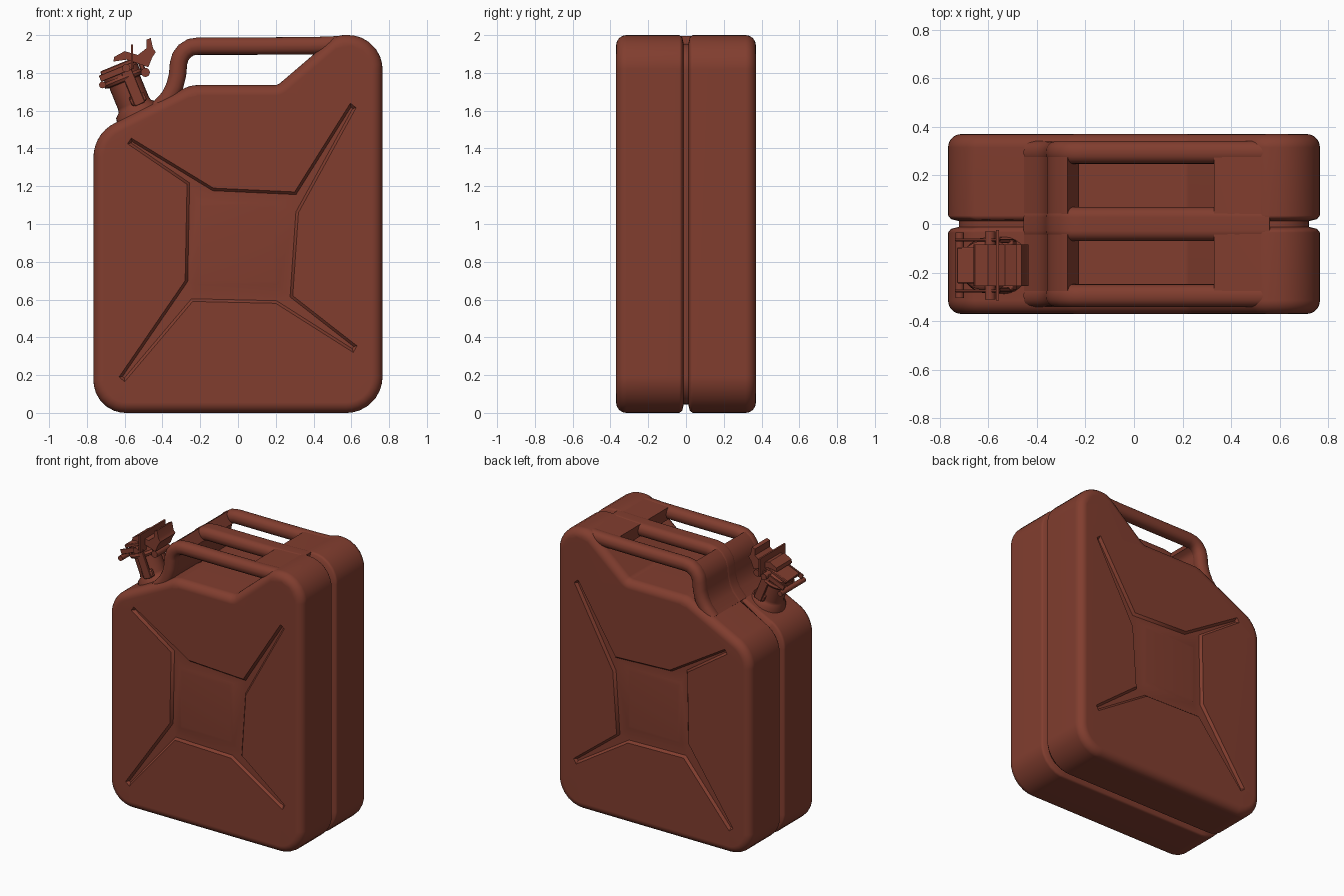
import bpy, bmesh, math
from mathutils import Vector, Matrix

if "Cube" in bpy.data.objects:
    bpy.data.objects.remove(bpy.data.objects["Cube"], do_unlink=True)

paint = bpy.data.materials.new("rust_red_paint")
paint.use_nodes = True
paint.diffuse_color = (0.22, 0.047, 0.028, 1)
paint.node_tree.nodes["Principled BSDF"].inputs["Base Color"].default_value = paint.diffuse_color


def finish(name, bm, angle=40):
    bmesh.ops.recalc_face_normals(bm, faces=bm.faces)
    mesh = bpy.data.meshes.new(name)
    bm.to_mesh(mesh)
    bm.free()
    mesh.materials.append(paint)
    ob = bpy.data.objects.new(name, mesh)
    bpy.context.collection.objects.link(ob)
    bpy.ops.object.select_all(action='DESELECT')
    ob.select_set(True)
    bpy.context.view_layer.objects.active = ob
    bpy.ops.object.shade_smooth_by_angle(angle=math.radians(angle))
    weighted = ob.modifiers.new("weighted_normals", 'WEIGHTED_NORMAL')
    weighted.keep_sharp = True
    return ob


def fillet(corners, steps=7):
    """Round each (x, z, radius) corner of a closed outline."""
    out = []
    for i, (x, z, r) in enumerate(corners):
        p = Vector((x, z))
        a = (Vector(corners[i - 1][:2]) - p).normalized()
        b = (Vector(corners[(i + 1) % len(corners)][:2]) - p).normalized()
        half = a.angle(b) / 2
        reach = r / math.tan(half)
        centre = p + (a + b).normalized() * r / math.sin(half)
        start, end = p + a * reach - centre, p + b * reach - centre
        for k in range(steps + 1):
            t = k / steps
            out.append(centre + (start * (1 - t) + end * t).normalized() * r)
    return out


def inset(pts, d):
    """Offset a counter-clockwise outline inwards."""
    out = []
    for i, p in enumerate(pts):
        a = (p - pts[i - 1]).normalized()
        b = (pts[(i + 1) % len(pts)] - p).normalized()
        n1, n2 = Vector((-a.y, a.x)), Vector((-b.y, b.x))
        out.append(p + (n1 + n2) * d / max(1 + n1.dot(n2), 0.4))
    return out


def ring(bm, pts, y):
    return [bm.verts.new((p.x, y, p.y)) for p in pts]


def bridge(bm, a, b):
    n = len(a)
    for i in range(n):
        bm.faces.new((a[i], a[(i + 1) % n], b[(i + 1) % n], b[i]))


def loop_edges(bm, verts):
    edges = []
    for i, v in enumerate(verts):
        pair = (verts[i - 1], v)
        edges.append(bm.edges.get(pair) or bm.edges.new(pair))
    return edges


# Body: rounded outline lofted through the depth, with a seam groove
outline = fillet([(-0.765, 0, 0.17), (0.765, 0, 0.19), (0.765, 2, 0.18),
                  (0.52, 2, 0.12), (0.21, 1.735, 0.05), (-0.25, 1.735, 0.15),
                  (-0.765, 1.478, 0.2)])
HALF, EDGE = 0.37, 0.055
half_levels = []
for k in range(7):
    a = math.radians(15 * k)
    half_levels.append((HALF - EDGE + EDGE * math.cos(a), EDGE * (1 - math.sin(a))))
half_levels += [(0.035, 0), (0.02, 0.012), (0.012, 0.045)]
levels = [(-y, d) for y, d in half_levels] + half_levels[::-1]

bm = bmesh.new()
rings = []
for y, d in levels:
    shrunk = inset(outline, d)
    if abs(y) < 0.03:   # no groove beneath the handles
        shrunk = [o if -0.37 < o.x < 0.5 and o.y > 1.5 else s
                  for o, s in zip(outline, shrunk)]
    rings.append(ring(bm, shrunk, y))
for a, b in zip(rings, rings[1:]):
    bridge(bm, a, b)

# Pressed cross recess with a raised square, on both broad sides
cross = [Vector(p) for p in [
    (-0.60, 0.165), (-0.24, 0.59), (0.20, 0.58), (0.61, 0.32),
    (0.63, 0.355), (0.29, 0.62), (0.32, 1.06), (0.625, 1.615),
    (0.595, 1.64), (0.30, 1.17), (-0.13, 1.19), (-0.565, 1.455),
    (-0.585, 1.425), (-0.27, 1.21), (-0.28, 0.70), (-0.63, 0.19)]]
square = [Vector(p) for p in [(-0.21, 0.68), (0.21, 0.68), (0.21, 1.11), (-0.21, 1.11)]]
for side, rim_body in ((-1, rings[0]), (1, rings[-1])):
    y_face, y_floor = side * HALF, side * (HALF - 0.018)
    rim = ring(bm, cross, y_face)
    floor = ring(bm, inset(cross, 0.014), y_floor)
    foot = ring(bm, square, y_floor)
    top = ring(bm, inset(square, 0.02), side * (HALF - 0.004))
    bridge(bm, rim, floor)
    bridge(bm, foot, top)
    bm.faces.new(top)
    for outer, inner in ((rim_body, rim), (floor, foot)):
        bmesh.ops.triangle_fill(bm, edges=loop_edges(bm, outer) + loop_edges(bm, inner),
                                use_beauty=True, normal=(0, side, 0))
finish("body", bm, 50)


# Handles: rounded section swept along a path in the x-z plane
def sweep(name, path, y, width, thick, r=0.042):
    pts = [Vector(p) for p in path]
    bm = bmesh.new()
    loops = []
    for i, p in enumerate(pts):
        t = (pts[min(i + 1, len(pts) - 1)] - pts[max(i - 1, 0)]).normalized()
        n = Vector((-t.y, t.x))
        loop = []
        for k, (sy, sn) in enumerate(((1, 1), (-1, 1), (-1, -1), (1, -1))):
            for j in range(6):
                a = math.radians(90 * k + 18 * j)
                v = sy * (width / 2 - r) + r * math.cos(a)
                h = sn * (thick / 2 - r) + r * math.sin(a)
                loop.append(bm.verts.new((p.x + n.x * h, y + v, p.y + n.y * h)))
        loops.append(loop)
    for a, b in zip(loops, loops[1:]):
        bridge(bm, a, b)
    bm.faces.new(loops[0])
    bm.faces.new(loops[-1])
    return finish(name, bm, 50)


leg = [(-0.42, 1.61), (-0.365, 1.67), (-0.335, 1.73), (-0.32, 1.79), (-0.315, 1.85)]
bend = [(-0.305, 1.885), (-0.283, 1.915), (-0.25, 1.936), (-0.21, 1.942)]
for name, y, width in (("right_handle", -0.295, 0.095), ("middle_handle", 0, 0.14),
                       ("left_handle", 0.295, 0.095)):
    sweep(name, leg + bend + [(0.1, 1.942), (0.4, 1.944), (0.56, 1.95)], y, width, 0.092)
sweep("handle_end_wall", leg + bend[:3], 0, 0.675, 0.086)
sweep("handle_root", [(0.33, 1.942), (0.42, 1.944), (0.56, 1.95)], 0, 0.675, 0.088)

# Spout: parts placed in a tilted frame, w along the neck, u across, v = y
axis = Vector((-0.38, 0, 0.925)).normalized()
across = Vector((axis.z, 0, -axis.x))
origin = Vector((-0.535, -0.17, 1.595))
frame = Matrix((across, Vector((0, 1, 0)), axis)).transposed().to_4x4()
frame.translation = origin


def turned(name, profile, sides=28):
    """Lathe (radius, w) points about the neck axis."""
    bm = bmesh.new()
    loops = []
    for r, w in profile:
        loops.append([bm.verts.new(frame @ Vector((r * math.cos(a), r * math.sin(a), w)))
                      for a in (math.tau * k / sides for k in range(sides))])
    for a, b in zip(loops, loops[1:]):
        bridge(bm, a, b)
    bm.faces.new(loops[0])
    bm.faces.new(loops[-1])
    finish(name, bm)


def pin(name, u, w, v, length, r):
    """Round pin lying along y."""
    bm = bmesh.new()
    place = frame @ Matrix.Translation((u, v, w)) @ Matrix.Rotation(math.pi / 2, 4, 'X')
    bmesh.ops.create_cone(bm, cap_ends=True, segments=14, radius1=r, radius2=r,
                          depth=length, matrix=place)
    finish(name, bm)


def block(name, u, v, w, size):
    bm = bmesh.new()
    bmesh.ops.create_cube(bm, size=1, matrix=frame @ Matrix.Translation((u, v, w))
                          @ Matrix.Diagonal((*size, 1)))
    bmesh.ops.bevel(bm, geom=bm.edges[:], offset=min(size) * 0.2, segments=1, affect='EDGES')
    finish(name, bm)


def plate(name, pts, y, width):
    """Outline in the x-z plane, given thickness along y."""
    bm = bmesh.new()
    a, b = (ring(bm, [Vector(p) for p in pts], y + s * width / 2) for s in (-1, 1))
    bridge(bm, a, b)
    bm.faces.new(a)
    bm.faces.new(b)
    finish(name, bm)


turned("spout_neck", [(0.13, -0.06), (0.115, 0.01), (0.092, 0.03), (0.088, 0.05),
                      (0.088, 0.17), (0.108, 0.175), (0.115, 0.19), (0.108, 0.205)])
turned("spout_lid", [(0.10, 0.205), (0.10, 0.235), (0.085, 0.25), (0.04, 0.256)])
block("lid_strap", 0, 0, 0.258, (0.2, 0.15, 0.025))
for name, s in (("right", -1), ("left", 1)):
    block(name + "_clamp_bar", 0.03, s * 0.1, 0.13, (0.06, 0.018, 0.2))
    block(name + "_clamp_foot", 0.03, s * 0.09, 0.06, (0.085, 0.03, 0.05))
    block(name + "_lid_arm", -0.02, s * 0.105, 0.235, (0.19, 0.012, 0.035))
pin("hinge_pin", -0.115, 0.2, 0, 0.27, 0.018)
pin("lever_pin", 0.035, 0.235, 0, 0.28, 0.022)
pin("latch_pin", 0.12, 0.175, 0, 0.15, 0.024)
block("latch_link", 0.115, 0, 0.2, (0.025, 0.13, 0.08))
plate("lever", [(-0.66, 1.86), (-0.59, 1.87), (-0.53, 1.85), (-0.475, 1.83), (-0.455, 1.88),
                (-0.435, 1.91), (-0.45, 1.93), (-0.462, 1.985), (-0.485, 1.975), (-0.485, 1.93),
                (-0.53, 1.895), (-0.6, 1.915), (-0.655, 1.885)], -0.17, 0.17)
plate("lever_stop", [(-0.567, 1.82), (-0.555, 1.82), (-0.555, 1.95), (-0.567, 1.95)], -0.17, 0.29)
